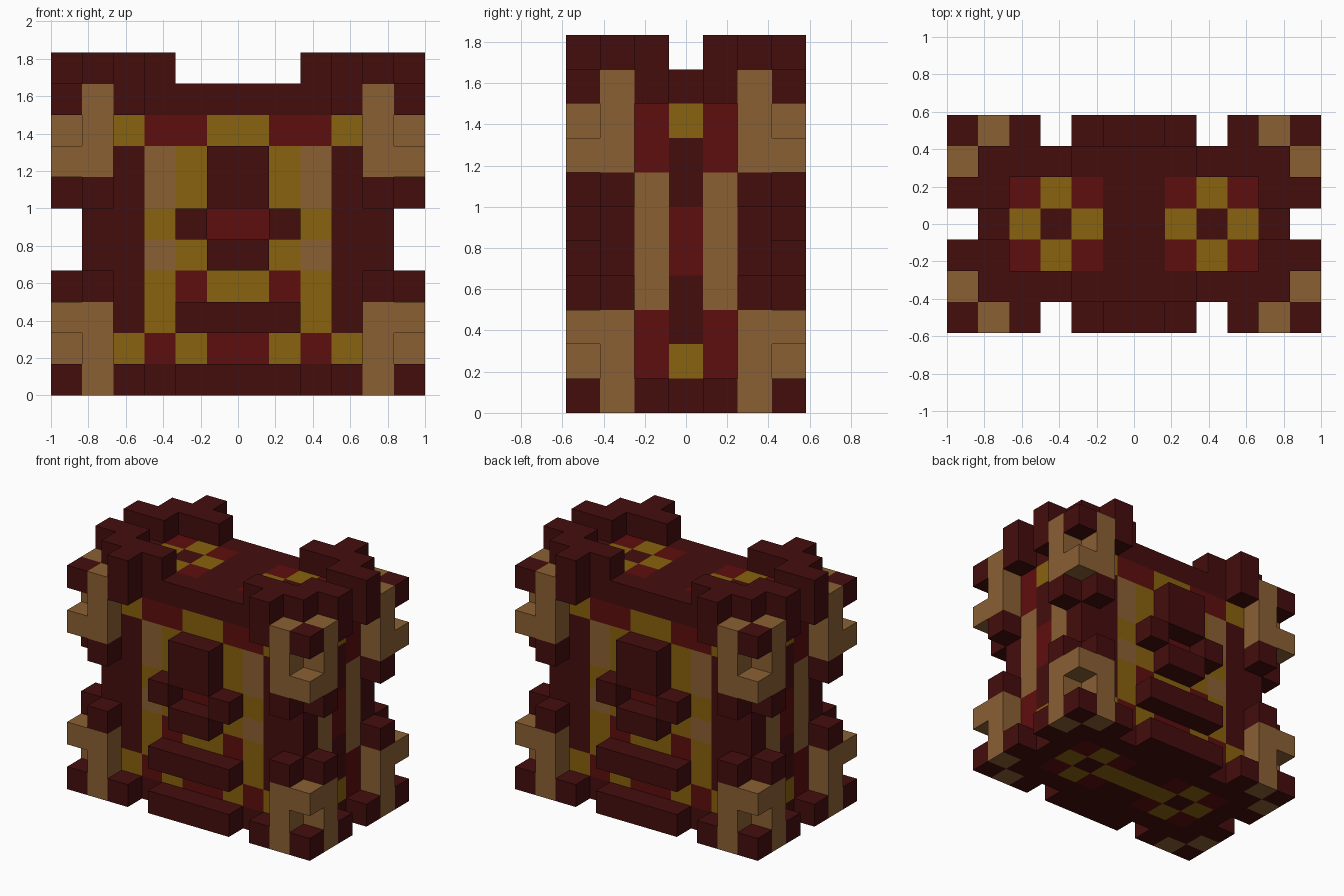
import bpy, bmesh
from mathutils import Vector

if "Cube" in bpy.data.objects:
    bpy.data.objects.remove(bpy.data.objects["Cube"], do_unlink=True)

U = 1 / 6  # edge length of one block


def material(name, rgb):
    lin = [((c / 255 + 0.055) / 1.055) ** 2.4 if c > 10 else c / 255 / 12.92 for c in rgb]
    m = bpy.data.materials.new(name)
    m.use_nodes = True
    m.diffuse_color = (*lin, 1)
    bsdf = m.node_tree.nodes["Principled BSDF"]
    bsdf.inputs["Base Color"].default_value = (*lin, 1)
    bsdf.inputs["Roughness"].default_value = 0.9
    return m


MATS = [material("dark maroon", (69, 13, 13)), material("deep red", (95, 14, 14)),
        material("old gold", (137, 98, 14)), material("tan brown", (139, 96, 52))]
D, R, G, T = range(4)
CODE = {"D": D, "R": R, "G": G, "T": T}
DIRS = [(1, 0, 0), (-1, 0, 0), (0, 1, 0), (0, -1, 0), (0, 0, 1), (0, 0, -1)]


def shell(name, cells, rule):
    """Outer skin of a set of unit blocks; rule(cell, direction) gives the colour."""
    bm = bmesh.new()
    cells = set(cells)
    for c in cells:
        centre = Vector((c[0] + 0.5, c[1], c[2] + 0.5))
        for d in DIRS:
            if tuple(c[i] + d[i] for i in range(3)) in cells:
                continue
            n = Vector(d)
            u = Vector((d[1], d[2], d[0]))
            v = n.cross(u)
            corners = [centre + (n + u * s + v * t) / 2
                       for s, t in ((-1, -1), (1, -1), (1, 1), (-1, 1))]
            f = bm.faces.new([bm.verts.new(p * U) for p in corners])
            f.material_index = rule(c, d)
    bmesh.ops.remove_doubles(bm, verts=bm.verts, dist=1e-4)
    me = bpy.data.meshes.new(name)
    bm.to_mesh(me)
    bm.free()
    for m in MATS:
        me.materials.append(m)
    ob = bpy.data.objects.new(name, me)
    bpy.context.collection.objects.link(ob)
    return ob


def part(name, colour, columns):
    """Blocks given as (a, b, k range), counted out from the centre, on all four quarters."""
    for ys, yn in ((-1, "front"), (1, "back")):
        for xs, xn in ((1, "left"), (-1, "right")):
            cells = [(a if xs > 0 else -1 - a, b * ys, k) for a, b, ks in columns for k in ks]
            shell(f"{yn}_{xn}_{name}", cells, lambda c, d: colour)


def face_part(name, columns):
    """Dark blocks on the front and back, symmetric across x."""
    for y, yn in ((-3, "front"), (3, "back")):
        cells = [(x, y, k) for a, ks in columns for k in ks for x in (a, -1 - a)]
        shell(f"{yn}_{name}", cells, lambda c, d: D)


# Colour patterns from the centre outwards, one row per layer from the bottom up
FACE = ["DDDDD", "RGRGD", "DDGDD", "GRGDD", "DGTDD",
        "RDGDD", "DGTDD", "DGTDD", "GRRGD", "DDDDD"]
SIDE = ["DDD", "GRD", "DRD", "DTD", "RTD", "RTD", "DTD", "DRD", "GRD", "DDD"]
# Colour patterns from the middle row outwards in y
TOP = ["DGDGD", "DRGRD", "DDDDD"]
BOTTOM = ["GGDGD", "DRGRD", "DDDDD"]


def body_rule(c, d):
    a, b, k = (c[0] if c[0] >= 0 else -1 - c[0]), abs(c[1]), c[2]
    if d[1]:
        return CODE[FACE[k][a]]
    if d[0]:
        return CODE[SIDE[k][b]]
    return CODE[(TOP if d[2] > 0 else BOTTOM)[b][a]]


# Main body
shell("body", [(x, y, z) for x in range(-5, 5) for y in range(-2, 3) for z in range(10)],
      body_rule)

# Facial features
face_part("nose", [(0, (6, 7))])
face_part("cheeks", [(1, (5,))])
face_part("upper_lip", [(0, (4,))])
face_part("mouth_bar", [(0, (2,)), (1, (2,))])
face_part("base_bar", [(0, (0,)), (1, (0,))])

# Corner brackets, each with an open notch holding a stud
part("upper_bracket", T, [(4, 3, (7, 8, 9)), (5, 2, (7, 8, 9)), (5, 3, (7,))])
part("lower_bracket", T, [(4, 3, (0, 1, 2)), (5, 2, (0, 1, 2)), (5, 3, (2,))])
part("upper_stud", D, [(5, 3, (9,))])
part("lower_stud", D, [(5, 3, (0,))])

# Dark blocks under the upper brackets and over the lower ones
for level, k in (("upper", 6), ("lower", 3)):
    part(f"{level}_front_trim", D, [(4, 3, (k,))])
    part(f"{level}_side_trim", D, [(5, 2, (k,))])

# Feet beside the lower brackets
part("front_foot", D, [(3, 3, (0,))])
part("side_foot", D, [(5, 1, (0,))])

# Raised crests on the top corners
part("crest", D, [(2, 2, (10,)), (3, 2, (10,)), (4, 2, (10,)), (4, 1, (10,)),
                  (3, 3, (9, 10)), (5, 1, (9, 10))])
